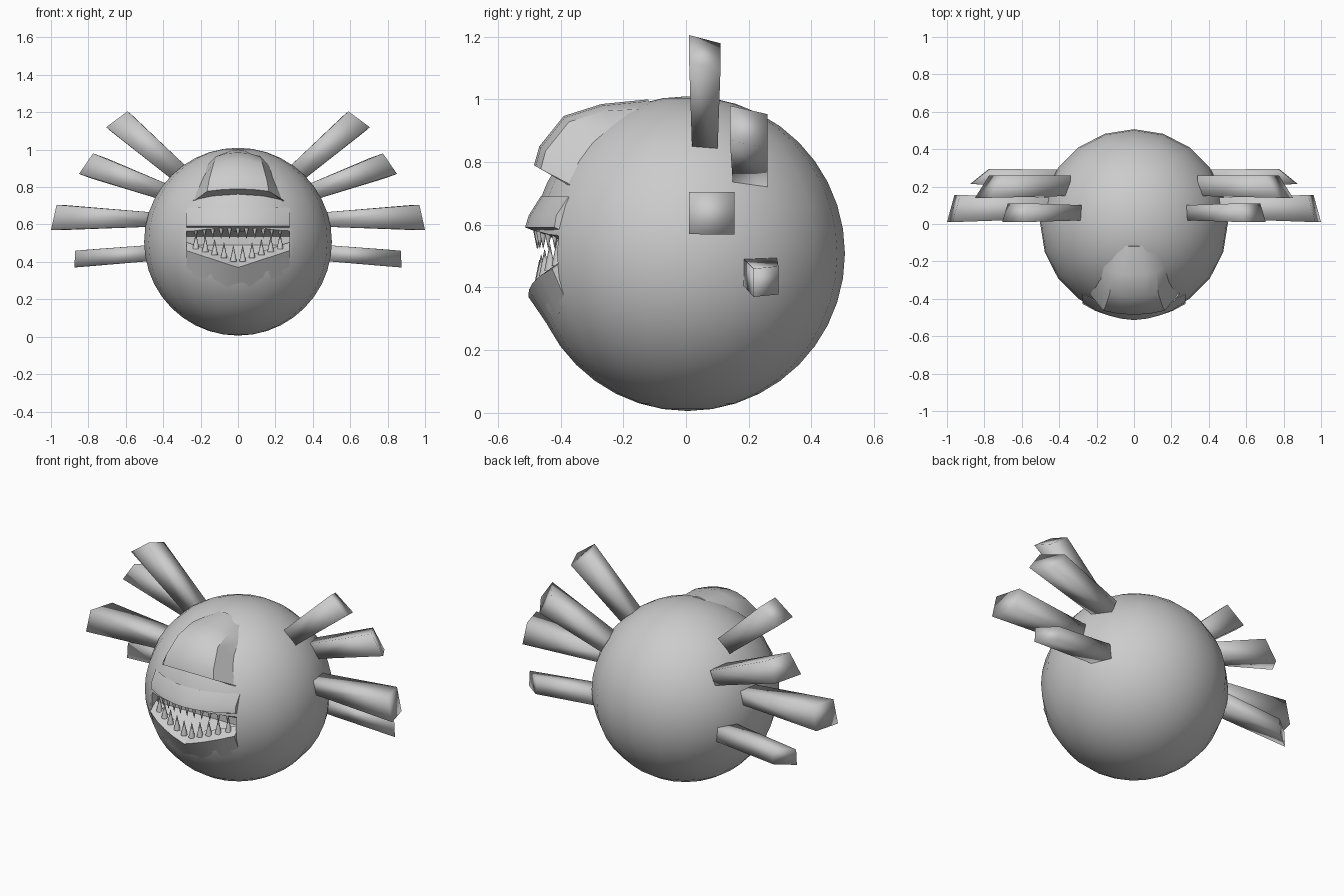
import bpy, bmesh
from math import sqrt, radians
from mathutils import Vector, Matrix

if "Cube" in bpy.data.objects:
    bpy.data.objects.remove(bpy.data.objects["Cube"])

R, CZ = 0.502, 0.508


def finish(ob, angle=40):
    bpy.ops.object.select_all(action='DESELECT')
    ob.select_set(True)
    bpy.context.view_layer.objects.active = ob
    bpy.ops.object.shade_smooth_by_angle(angle=radians(angle))


def to_object(bm, name):
    bmesh.ops.recalc_face_normals(bm, faces=bm.faces)
    me = bpy.data.meshes.new(name)
    bm.to_mesh(me)
    bm.free()
    ob = bpy.data.objects.new(name, me)
    bpy.context.collection.objects.link(ob)
    return ob


def loft(name, loops):
    """Closed skin through equal-length closed loops, capped at both ends."""
    bm = bmesh.new()
    rows = [[bm.verts.new(p) for p in loop] for loop in loops]
    n = len(rows[0])
    for a, b in zip(rows, rows[1:]):
        for i in range(n):
            j = (i + 1) % n
            bm.faces.new((a[i], a[j], b[j], b[i]))
    bm.faces.new(rows[0])
    bm.faces.new(rows[-1])
    return to_object(bm, name)


def front_y(x, z, r=R):
    return -sqrt(max(r * r - x * x - (z - CZ) ** 2, 0.0001))


def lip_z(x):
    return 0.37 + 0.09 * abs(x) / 0.275


# round body
bm = bmesh.new()
bmesh.ops.create_uvsphere(bm, u_segments=20, v_segments=20, radius=R,
                          matrix=Matrix.Translation((0, 0.005, CZ)))
body = to_object(bm, "body")

# mouth cavity
cols = [0.275 * k / 4 for k in range(-4, 5)]
loops = []
for x in cols:
    f = lip_z(x)
    ys = front_y(x, f)
    top = 0.59 - 0.02 * abs(x) / 0.275
    loops.append([(x, -0.65, f), (x, ys, f), (x, -0.36, 0.49),
                  (x, -0.36, 0.535), (x, front_y(x, top), top), (x, -0.65, top)])
cutter = loft("mouth_cutter", loops)
cutter.hide_render = True
mod = body.modifiers.new("mouth", 'BOOLEAN')
mod.operation = 'DIFFERENCE'
mod.solver = 'EXACT'
mod.object = cutter
bpy.context.view_layer.objects.active = body
bpy.ops.object.modifier_apply(modifier="mouth")
bpy.data.objects.remove(cutter)
finish(body)

# upper and lower lips
upper, lower = [], []
for x in cols:
    e = 1 - 0.5 * abs(x) / 0.275
    y = front_y(x, 0.6)
    upper.append([(x, y + 0.06, 0.56), (x, y - 0.02 * e, 0.592),
                  (x, y - 0.008 * e, 0.63), (x, front_y(x, 0.69) + 0.004, 0.69),
                  (x, y + 0.09, 0.62)])
    f = lip_z(x)
    y = front_y(x, f)
    lower.append([(x, y - 0.02 * e, f), (x, y + 0.05, f + 0.045),
                  (x, y + 0.08, f - 0.03), (x, front_y(x, f - 0.12) + 0.01, f - 0.12)])
finish(loft("upper_lip", upper), 30)
finish(loft("lower_lip", lower), 30)

# brow bulge: rows of (y, z, half width, side y, side z)
rows = [(-0.44, 0.77, 0.175), (-0.485, 0.79, 0.165), (-0.468, 0.85, 0.155),
        (-0.39, 0.947, 0.13), (-0.27, 0.985, 0.12), (-0.12, 1.0, 0.08)]
loops = []
for y, z, w in rows:
    c = Vector((0, y, z))
    d = Vector((0, y, z - CZ)).normalized()
    ring = []
    for x, drop in ((-w * 1.45, None), (-w, 0.025), (-w * 0.5, 0.006), (0, 0),
                    (w * 0.5, 0.006), (w, 0.025), (w * 1.45, None)):
        if drop is None:
            p = d * (sqrt(R * R - x * x) - 0.012) + Vector((x, 0, CZ))
        else:
            p = c - d * drop + Vector((x, 0, 0))
        ring.append(p)
    ring.append(d * 0.4 + Vector((0, 0, CZ)))
    loops.append(ring)
finish(loft("brow", loops), 35)

# teeth
def tooth(name, base, height, radius):
    bm = bmesh.new()
    bmesh.ops.create_cone(bm, cap_ends=True, segments=8, radius1=radius,
                          radius2=0.001, depth=abs(height))
    turn = Matrix.Rotation(radians(180 if height < 0 else 0), 4, 'X')
    bm.transform(Matrix.Translation(Vector(base) + Vector((0, 0, height / 2))) @ turn)
    finish(to_object(bm, name), 50)


for k in range(10):
    x = -0.225 + 0.05 * k
    tooth("lower_tooth", (x, -sqrt(0.468 ** 2 - x * x), lip_z(x) + 0.025), 0.085, 0.018)
for k in range(11):
    x = -0.225 + 0.045 * k
    tooth("upper_tooth", (x, -sqrt(0.475 ** 2 - x * x), 0.58), -0.055, 0.012)

# side stalks: base top/bottom (x,z), base y range, tip top/bottom (x,z), tip y range, back setback
stalks = [
    ((0.25, 0.885), (0.32, 0.815), (0.02, 0.10), (0.59, 1.205), (0.705, 1.12), (0.01, 0.11), 0.04),
    ((0.34, 0.80), (0.37, 0.72), (0.15, 0.26), (0.775, 0.98), (0.85, 0.87), (0.14, 0.26), 0.08),
    ((0.40, 0.66), (0.40, 0.59), (0.03, 0.14), (0.97, 0.705), (1.0, 0.57), (0.01, 0.155), 0.04),
    ((0.40, 0.495), (0.40, 0.41), (0.18, 0.29), (0.87, 0.46), (0.875, 0.37), (0.215, 0.295), 0.10),
]
for bt, bb, by, tt, tb, ty, back in stalks:
    axis = (Vector(tt) + Vector(tb) - Vector(bt) - Vector(bb)).normalized()
    for s in (-1, 1):
        def quad(t, b, y, set_back):
            t2, b2 = Vector(t) - axis * set_back, Vector(b) - axis * set_back
            return [(s * t[0], y[0], t[1]), (s * t2[0], y[1], t2[1]),
                    (s * b2[0], y[1], b2[1]), (s * b[0], y[0], b[1])]
        stalk = loft("left_stalk" if s > 0 else "right_stalk",
                     [quad(bt, bb, by, 0), quad(tt, tb, ty, back)])
        finish(stalk, 180)
